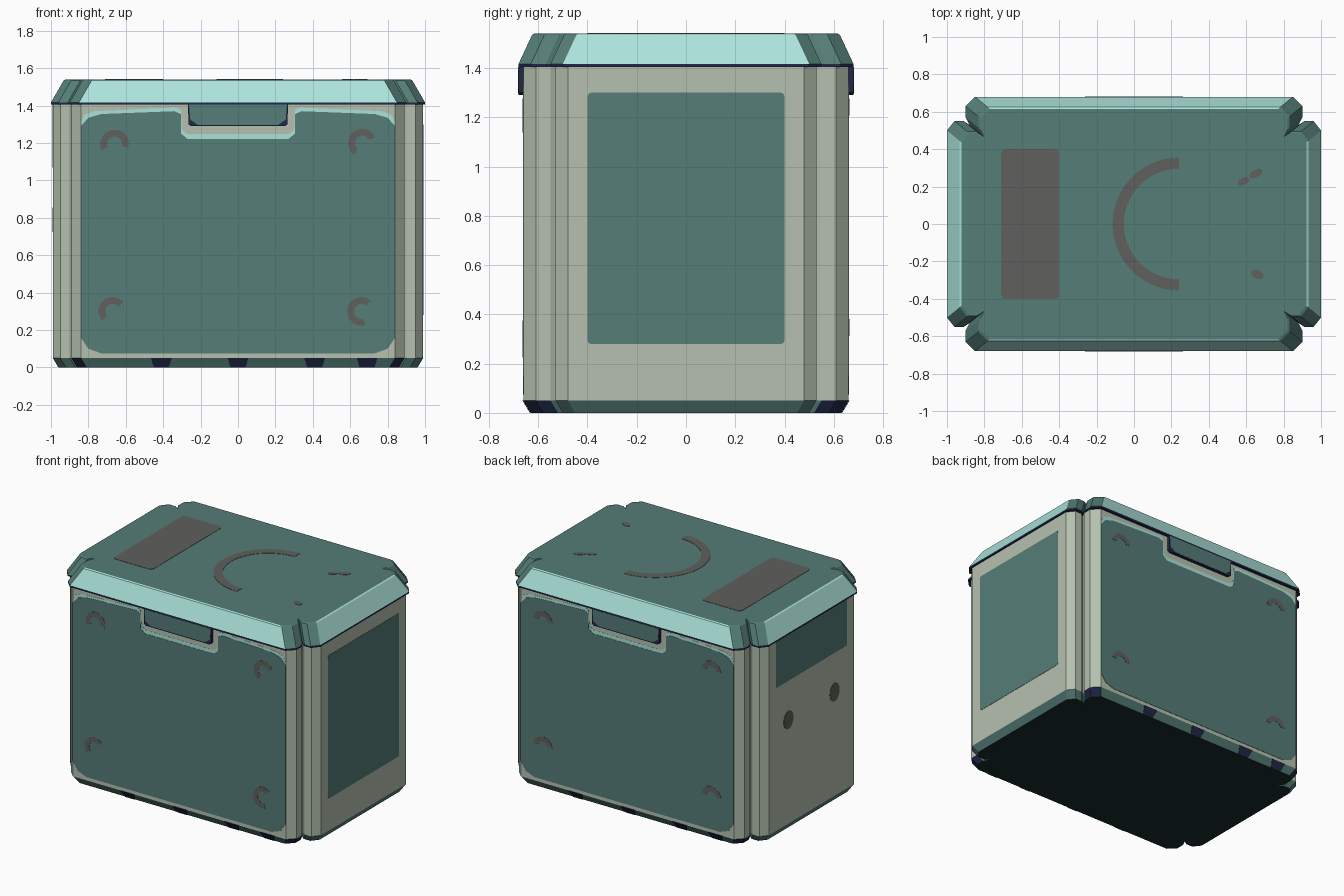
import bpy, bmesh, math

if "Cube" in bpy.data.objects:
    bpy.data.objects.remove(bpy.data.objects["Cube"])


def material(name, rgb):
    m = bpy.data.materials.new(name)
    m.diffuse_color = (*rgb, 1)
    m.use_nodes = True
    m.node_tree.nodes["Principled BSDF"].inputs["Base Color"].default_value = m.diffuse_color
    return m


TEAL = material("dark teal", (0.09, 0.205, 0.185))
LIGHT = material("pale teal", (0.41, 0.77, 0.71))
BEIGE = material("grey beige", (0.46, 0.53, 0.43))
GREY = material("brown grey", (0.115, 0.117, 0.11))
NAVY = material("navy", (0.015, 0.022, 0.065))
BLACK = material("green black", (0.007, 0.025, 0.023))


def finish(name, bm, mats):
    bmesh.ops.recalc_face_normals(bm, faces=bm.faces)
    me = bpy.data.meshes.new(name)
    bm.to_mesh(me)
    bm.free()
    for m in mats:
        me.materials.append(m)
    ob = bpy.data.objects.new(name, me)
    bpy.context.collection.objects.link(ob)
    return ob


# Notched-corner plan outline, one quarter mirrored to all four
QUARTER = [(1.0, .50), (.96, .55), (.91, .55), (.88, .53), (.90, .57), (.90, .63), (.85, .68)]


def outline(dx, dy):
    q = [(x - dx, y - dy) for x, y in QUARTER]
    top = q + [(-x, y) for x, y in reversed(q)]
    return top + [(-x, -y) for x, y in top]


def loft(name, rings, mats, colours, corner=None):
    """rings: (z, dx, dy); colours: slot per band, then bottom and top;
    corner: slot per band for the small faces around the notches."""
    bm = bmesh.new()
    loops = [[bm.verts.new((x, y, z)) for x, y in outline(dx, dy)] for z, dx, dy in rings]
    n = len(loops[0])
    for b in range(len(loops) - 1):
        for i in range(n):
            j = (i + 1) % n
            f = bm.faces.new((loops[b][i], loops[b][j], loops[b + 1][j], loops[b + 1][i]))
            f.material_index = corner[b] if i % 7 != 6 else colours[b]
    bm.faces.new(loops[0][::-1]).material_index = colours[-2]
    bm.faces.new(loops[-1]).material_index = colours[-1]
    return finish(name, bm, mats)


# Body with chamfered foot, and overhanging lid
body = loft("body", [(0, .04, .05), (.05, .01, .02), (1.415, .01, .02)],
            [BEIGE, TEAL, NAVY, BLACK], [1, 0, 3, 0], corner=[1, 0])
for f in body.data.polygons:  # navy outer corners of the foot
    if 0 < f.center.z < .05 and abs(f.center.y) > .56 and abs(f.center.x) > .5:
        f.material_index = 2
loft("lid", [(1.405, 0, 0), (1.417, 0, 0), (1.535, .068, .055), (1.54, .078, .064)],
     [TEAL, LIGHT, NAVY], [2, 1, 1, 2, 0], corner=[2, 0, 0])

# Flat plates placed on each side of the box
SIDES = {
    "front": lambda u, v, h: (u, -.66 - h, v),
    "back": lambda u, v, h: (-u, .66 + h, v),
    "right": lambda u, v, h: (.99 + h, u, v),
    "left": lambda u, v, h: (-.99 - h, -u, v),
    "top": lambda u, v, h: (u, v, 1.54 + h),
}


def plate(name, side, pts, mat, h=.002, base=-.002):
    place = SIDES[side]
    bm = bmesh.new()
    lo = [bm.verts.new(place(u, v, base)) for u, v in pts]
    hi = [bm.verts.new(place(u, v, h)) for u, v in pts]
    bm.faces.new(lo[::-1])
    bm.faces.new(hi)
    for i in range(len(pts)):
        j = (i + 1) % len(pts)
        bm.faces.new((lo[i], lo[j], hi[j], hi[i]))
    return finish(side + "_" + name, bm, [mat])


def rounded(u0, u1, v0, v1, r):
    pts = []
    for k, (cu, cv) in enumerate([(u1 - r, v1 - r), (u0 + r, v1 - r), (u0 + r, v0 + r), (u1 - r, v0 + r)]):
        for s in range(4):
            a = math.radians(90 * k + 30 * s)
            pts.append((cu + r * math.cos(a), cv + r * math.sin(a)))
    return pts


def arc(cu, cv, r_out, r_in, a0, a1, n=28):
    angs = [math.radians(a0 + (a1 - a0) * i / n) for i in range(n + 1)]
    return ([(cu + r_out * math.cos(a), cv + r_out * math.sin(a)) for a in angs] +
            [(cu + r_in * math.cos(a), cv + r_in * math.sin(a)) for a in reversed(angs)])


def ellipse(cu, cv, a, b, turn=0, n=20):
    t = math.radians(turn)
    out = []
    for i in range(n):
        p = 2 * math.pi * i / n
        x, y = a * math.cos(p), b * math.sin(p)
        out.append((cu + x * math.cos(t) - y * math.sin(t), cv + x * math.sin(t) + y * math.cos(t)))
    return out


def mirrored(half):
    return half + [(-x, y) for x, y in reversed(half)]


# Big front and back panels, notched around the latch, with a pale upper edge
LOWER = [(.73, .075), (.80, .10), (.84, .16)]
PALE = LOWER + [(.84, 1.31), (.82, 1.35), (.77, 1.37), (.33, 1.39), (.305, 1.375),
                (.30, 1.27), (.27, 1.247)]
DARK = LOWER + [(.84, 1.29), (.80, 1.335), (.73, 1.355), (.34, 1.37), (.306, 1.355),
                (.304, 1.25), (.27, 1.222)]
# Crescent marks: u, v, start and end angle
CRESCENTS = {
    "front": [(-.66, 1.195, -15, 205), (.665, 1.20, 25, 235), (-.67, .30, 40, 220), (.66, .30, 50, 285)],
    "back": [(u, v, 10, 170) for u in (-.665, .665) for v in (.305, 1.20)],
}
for side, marks in CRESCENTS.items():
    plate("panel_edge", side, mirrored(PALE), LIGHT, .001)
    plate("panel", side, mirrored(DARK), TEAL, .0025)
    for u, v, a0, a1 in marks:
        plate("crescent", side, arc(u, v, .076, .04, a0, a1), GREY, .004, .001)
    # Latch tab hanging from the lid
    plate("latch", side, mirrored([(.25, 1.29), (.265, 1.30), (.267, 1.41)]), NAVY, .02)
    plate("latch_face", side, mirrored([(.215, 1.297), (.255, 1.325), (.262, 1.405)]), TEAL, .0215, .018)
    # Navy patches along the sloping foot
    s = -1 if side == "front" else 1
    for u in (-.41, 0, .41, .69):
        bm = bmesh.new()
        vs = [bm.verts.new((-s * u + du, s * (y + .002), z)) for du, y, z in
              [(-.04, .63, 0), (.04, .63, 0), (.055, .66, .05), (-.055, .66, .05)]]
        bm.faces.new(vs)
        ob = finish(side + "_foot_patch", bm, [NAVY])
        sol = ob.modifiers.new("thickness", "SOLIDIFY")
        sol.thickness, sol.offset = .003, 0

# End panels: tall on the right, short with two spots on the left
plate("panel", "right", rounded(-.4, .4, .28, 1.30, .015), TEAL)
plate("panel", "left", rounded(-.4, .4, 1.07, 1.405, .01), TEAL)
for u in (-.26, .26):
    plate("spot", "left", ellipse(u, .79, .055, .065), GREY)

# Lid markings
plate("rectangle_marking", "top", rounded(-.71, -.40, -.4, .4, .025), GREY)
plate("arc_marking", "top", arc(.24, 0, .355, .295, 90, 270), GREY)
plate("small_mark", "top", ellipse(.585, .228, .033, .018, 30), GREY)
plate("small_mark", "top", ellipse(.652, .27, .038, .02, 30), GREY)
plate("small_mark", "top", ellipse(.66, -.27, .035, .022, -20), GREY)
